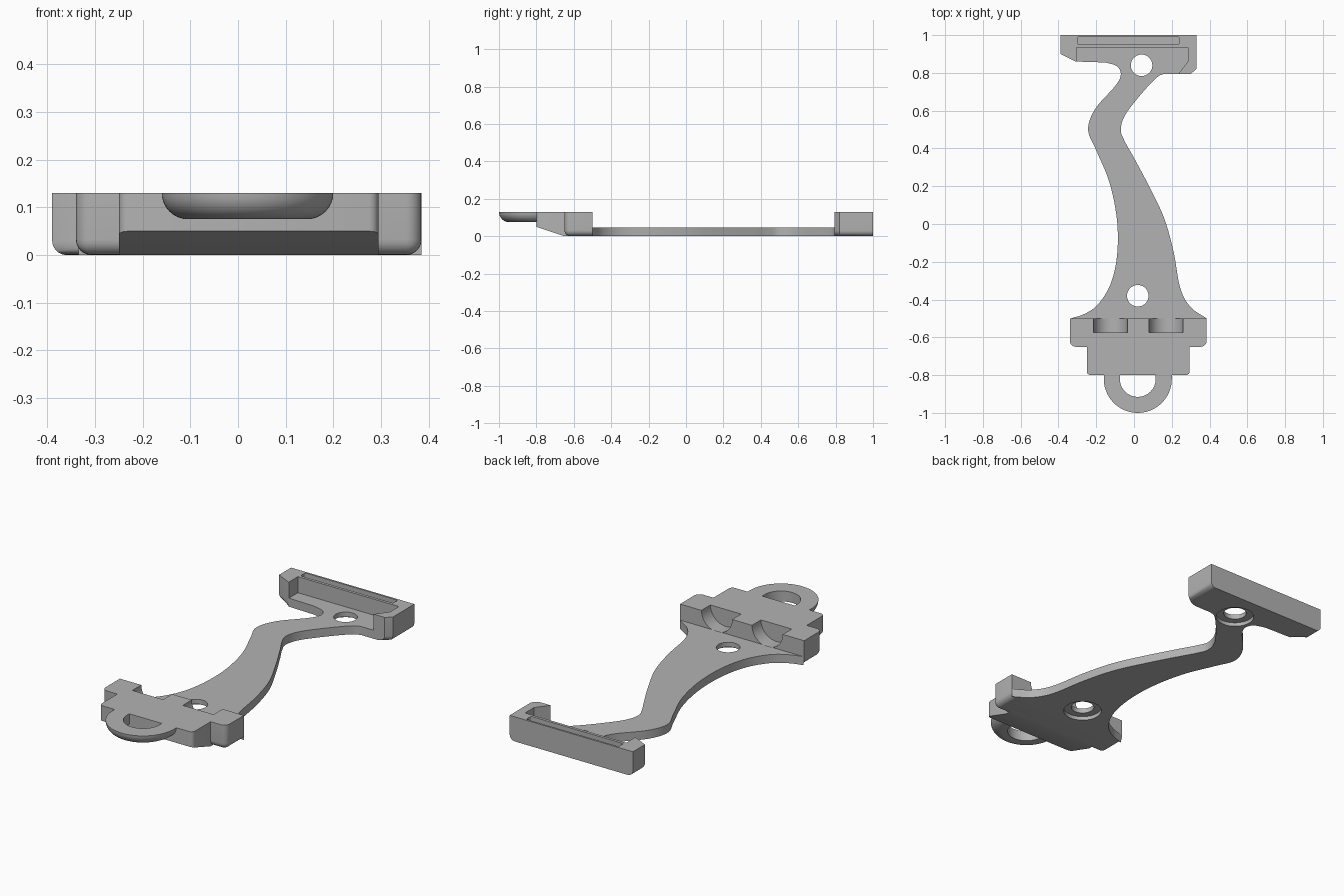
import bpy, bmesh, math
from mathutils import Vector

cube = bpy.data.objects.get("Cube")
if cube:
    bpy.data.objects.remove(cube, do_unlink=True)

grey = bpy.data.materials.new("plain grey")
grey.use_nodes = True
colour = (0.45, 0.45, 0.45, 1)
grey.diffuse_color = colour
grey.node_tree.nodes["Principled BSDF"].inputs["Base Color"].default_value = colour

TOP = 0.13      # height of the raised end blocks
PLATE = 0.045   # thickness of the arm


def finish(name, bm):
    bmesh.ops.recalc_face_normals(bm, faces=bm.faces)
    mesh = bpy.data.meshes.new(name)
    bm.to_mesh(mesh)
    bm.free()
    mesh.materials.append(grey)
    obj = bpy.data.objects.new(name, mesh)
    bpy.context.collection.objects.link(obj)
    return obj


def prism(points, direction):
    """Extrude a closed outline of 3D points along a direction."""
    bm = bmesh.new()
    face = bm.faces.new([bm.verts.new(p) for p in points])
    moved = bmesh.ops.extrude_face_region(bm, geom=[face])["geom"]
    bmesh.ops.translate(bm, vec=direction,
                        verts=[v for v in moved if isinstance(v, bmesh.types.BMVert)])
    bmesh.ops.recalc_face_normals(bm, faces=bm.faces)
    return bm


def plate(outline, z0, z1):
    return prism([(x, y, z0) for x, y in outline], (0, 0, z1 - z0))


def box(x0, x1, y0, y1, z0, z1):
    return plate([(x0, y0), (x1, y0), (x1, y1), (x0, y1)], z0, z1)


def round_edges(bm, rule, radius, segments=6):
    edges = [e for e in bm.edges if rule((e.verts[0].co + e.verts[1].co) / 2)]
    bmesh.ops.bevel(bm, geom=edges, offset=radius, segments=segments,
                    profile=0.5, affect='EDGES')


def spline(points, steps=6):
    """Smooth curve through the given points."""
    p = [Vector(q) for q in points]
    p = [p[0] * 2 - p[1]] + p + [p[-1] * 2 - p[-2]]
    out = []
    for a, b, c, d in zip(p, p[1:], p[2:], p[3:]):
        for i in range(steps):
            t = i / steps
            out.append((2 * b + (c - a) * t + (2 * a - 5 * b + 4 * c - d) * t ** 2
                        + (3 * b - a - 3 * c + d) * t ** 3) / 2)
    return [tuple(v) for v in out + [p[-2]]]


def circle(radius, n=40):
    return [(radius * math.cos(math.tau * i / n), radius * math.sin(math.tau * i / n))
            for i in range(n)]


def cut(obj, bm):
    """Subtract a solid from an object and discard the solid."""
    tool = finish("cutter", bm)
    tool.hide_render = True
    mod = obj.modifiers.new("cut", 'BOOLEAN')
    mod.operation, mod.solver, mod.object = 'DIFFERENCE', 'EXACT', tool
    bpy.context.view_layer.objects.active = obj
    bpy.ops.object.modifier_apply(modifier=mod.name)
    bpy.data.objects.remove(tool, do_unlink=True)


# Curved arm, widening into the floor of the rear clip
right_side = spline([(-0.335, -0.5), (-0.26, -0.475), (-0.19, -0.425), (-0.125, -0.32),
                     (-0.09, -0.17), (-0.09, 0.02), (-0.13, 0.22), (-0.2, 0.39),
                     (-0.243, 0.5), (-0.205, 0.61), (-0.1, 0.73), (-0.07, 0.79),
                     (-0.09, 0.835), (-0.15, 0.855)])
floor = [(-0.305, 0.86), (-0.305, 0.935), (0.285, 0.935), (0.285, 0.86), (0.235, 0.795)]
left_side = spline([(0.16, 0.795), (0.12, 0.775), (0.04, 0.69), (-0.045, 0.58),
                    (-0.07, 0.5), (-0.05, 0.44), (0.0, 0.35), (0.08, 0.2), (0.16, 0.03),
                    (0.21, -0.15), (0.245, -0.34), (0.3, -0.44), (0.385, -0.5)])
arm = finish("curved_arm", plate(right_side + floor + left_side, 0, PLATE))

# Screw holes with wider recesses underneath
for hx, hy in ((0.04, 0.84), (0.02, -0.38)):
    for radius, top in ((0.057, 0.2), (0.095, 0.02)):
        cut(arm, plate([(hx + x, hy + y) for x, y in circle(radius)], -0.1, top))

# Rear clip: back wall with a cheek at each end
wall = plate([(-0.39, 1), (-0.39, 0.9), (-0.31, 0.86), (-0.305, 0.86), (-0.305, 0.935),
              (0.285, 0.935), (0.285, 0.86), (0.235, 0.795), (0.3, 0.795),
              (0.33, 0.82), (0.33, 1)], 0, TOP)
round_edges(wall, lambda m: m.z < 0.001 and (m.x < -0.34 or m.x > 0.31), 0.03)
clip = finish("rear_clip", wall)
groove = box(-0.3, 0.24, 0.95, 0.99, TOP - 0.03, 0.2)
round_edges(groove, lambda m: 0.11 < m.z < 0.19 and abs(m.x + 0.03) > 0.26
            and abs(m.y - 0.97) > 0.01, 0.008, 3)
cut(clip, groove)

# Front block with rounded ends and two scooped pockets
body = box(-0.34, 0.385, -0.65, -0.5, 0, TOP)
round_edges(body, lambda m: m.z < TOP - 0.01 and m.y < -0.51, 0.032)
block = finish("front_block", body)
for px in (-0.125, 0.17):
    cut(block, prism([(px + x, -0.575, TOP + z) for x, z in circle(0.09)], (0, 0.2, 0)))

# Narrower nose with a sloping underside
nose = prism([(-0.25, y, z) for y, z in ((-0.8, TOP), (-0.8, 0.05), (-0.65, 0),
                                         (-0.6, 0), (-0.6, TOP))], (0.545, 0, 0))
round_edges(nose, lambda m: m.y < -0.79 and 0.06 < m.z < TOP - 0.01, 0.02, 4)
finish("front_nose", nose)

# Pull loop: a rounded section swept round a half circle
section = [(0.095, TOP), (0.095, 0.075)]
section += [(0.125 + 0.055 * math.sin(a), TOP - 0.055 * math.cos(a))
            for a in (i * math.pi / 16 for i in range(9))]
steps = 40
stations = [(math.pi, 0.03)] + [(math.pi * (1 + i / steps), 0) for i in range(steps + 1)]
stations += [(math.tau, 0.03)]
bm = bmesh.new()
rings = [[bm.verts.new((0.02 + r * math.cos(a), -0.82 + shift + r * math.sin(a), z))
          for r, z in section] for a, shift in stations]
for ring, following in zip(rings, rings[1:]):
    for i in range(len(section)):
        j = (i + 1) % len(section)
        bm.faces.new((ring[i], ring[j], following[j], following[i]))
bm.faces.new(rings[0])
bm.faces.new(rings[-1])
finish("pull_loop", bm)

# Smooth the curved faces, keep hard edges crisp
bpy.ops.object.select_all(action='DESELECT')
for obj in bpy.context.scene.objects:
    if obj.type == 'MESH' and grey.name in obj.data.materials:
        obj.select_set(True)
        bpy.context.view_layer.objects.active = obj
bpy.ops.object.shade_smooth_by_angle(angle=math.radians(35))
